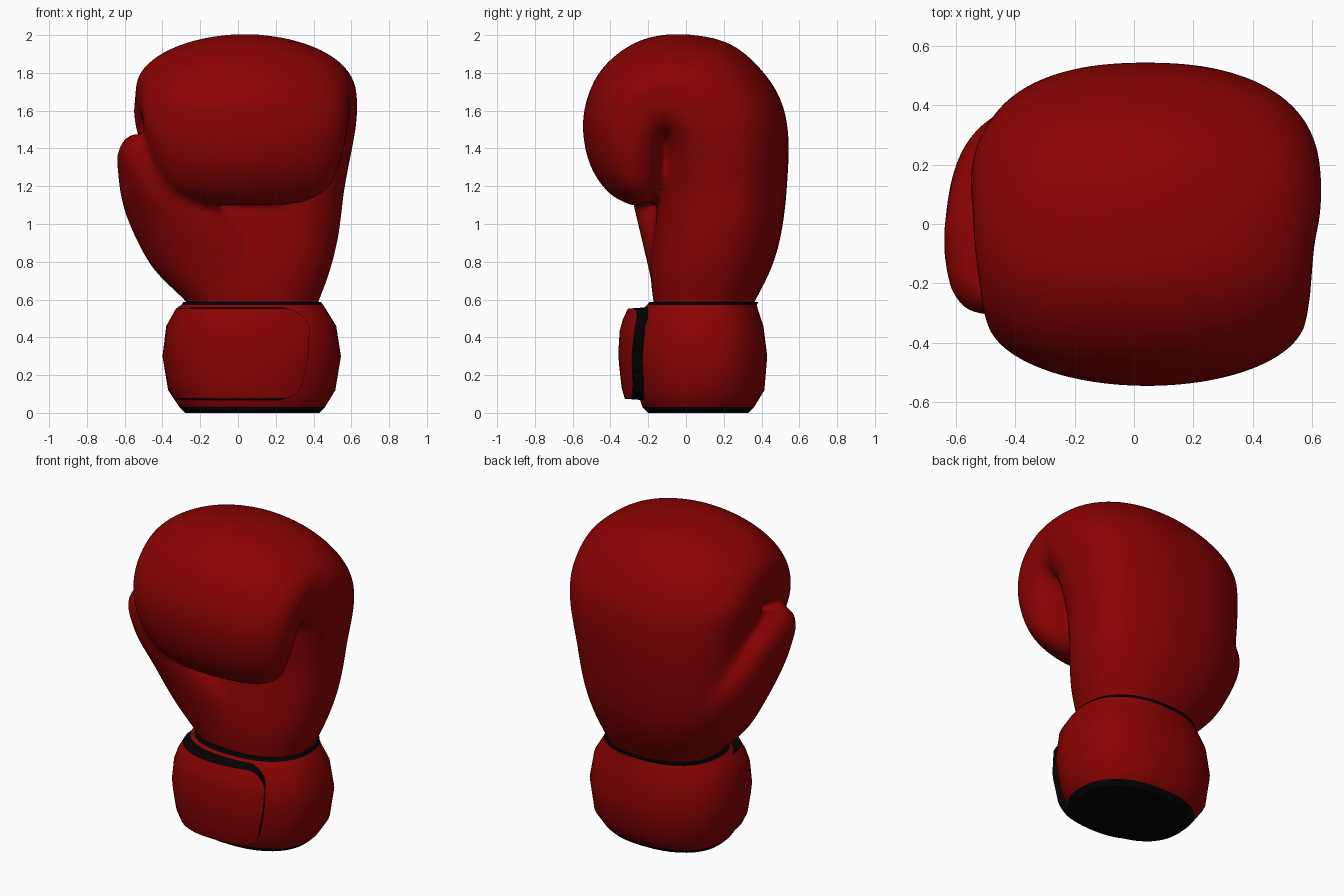
import bpy, bmesh, math
from mathutils import Vector

if "Cube" in bpy.data.objects:
    bpy.data.objects.remove(bpy.data.objects["Cube"])

N = 40          # sides of every cross-section


def material(name, rgb):
    m = bpy.data.materials.new(name)
    m.diffuse_color = (*rgb, 1)
    m.use_nodes = True
    m.node_tree.nodes["Principled BSDF"].inputs["Base Color"].default_value = m.diffuse_color
    return m


RED = material("red leather", (0.258, 0.0008, 0.001))
BLACK = material("black trim", (0.001, 0.001, 0.001))


def spow(v, n):
    return math.copysign(abs(v) ** (2 / n), v)


def smooth_rows(rows, steps=4):
    """Catmull-Rom interpolation of section parameters."""
    out = []
    for k in range(len(rows) - 1):
        q = [Vector(rows[min(max(k + d, 0), len(rows) - 1)]) for d in (-1, 0, 1, 2)]
        for s in range(steps):
            t = s / steps
            out.append(0.5 * (2 * q[1] + (q[2] - q[0]) * t
                              + (2 * q[0] - 5 * q[1] + 4 * q[2] - q[3]) * t ** 2
                              + (3 * q[1] - q[0] - 3 * q[2] + q[3]) * t ** 3))
    return out + [Vector(rows[-1])]


def flat_point(a, z, box, n=2.3, grow=0.0):
    """Point at angle a on a horizontal rounded section (xmin, xmax, ymin, ymax)."""
    x0, x1, y0, y1 = box
    return Vector(((x0 + x1) / 2 + ((x1 - x0) / 2 + grow) * spow(math.cos(a), n),
                   (y0 + y1) / 2 + ((y1 - y0) / 2 + grow) * spow(math.sin(a), n), z))


def flat_ring(z, *box):
    return [flat_point(i * math.tau / N, z, box) for i in range(N)]


def fold_ring(oy, oz, iy, iz, x0, x1, n, n_in):
    """Rounded section from an outer to an inner point of the side profile;
    n_in makes the inner half squarer so the fold closes up."""
    outer, inner = Vector((0, oy, oz)), Vector((0, iy, iz))
    mid, half = (outer + inner) / 2, (outer - inner) / 2
    pts = []
    for i in range(N):
        a = i * math.tau / N
        e = n if math.sin(a) >= 0 else n_in
        x = (x0 + x1) / 2 + (x1 - x0) / 2 * spow(math.cos(a), e)
        pts.append(mid + half * spow(math.sin(a), e) + Vector((x, 0, 0)))
    return pts


def loft(bm, rings):
    vs = [[bm.verts.new(p) for p in r] for r in rings]
    for a, b in zip(vs, vs[1:]):
        for i in range(N):
            j = (i + 1) % N
            bm.faces.new((a[i], a[j], b[j], b[i]))
    bm.faces.new(vs[0][::-1])
    bm.faces.new(vs[-1])


def finish(bm, name, fix_normals=True):
    if fix_normals:
        bmesh.ops.recalc_face_normals(bm, faces=bm.faces[:])
    me = bpy.data.meshes.new(name)
    bm.to_mesh(me)
    bm.free()
    ob = bpy.data.objects.new(name, me)
    bpy.context.collection.objects.link(ob)
    me.materials.append(RED)
    me.materials.append(BLACK)
    bpy.ops.object.select_all(action='DESELECT')
    ob.select_set(True)
    bpy.context.view_layer.objects.active = ob
    bpy.ops.object.shade_smooth_by_angle(angle=math.radians(40))
    return ob


# Padded mitt: hand section folded over at the top, plus thumb, blended into one skin
bm = bmesh.new()
loft(bm, [fold_ring(*s) for s in smooth_rows((
    (.33, .50, -.15, .50, -.23, .39, 2.3, 2.3),
    (.355, .57, -.17, .57, -.26, .42, 2.3, 2.3),
    (.45, .76, -.19, .76, -.41, .49, 2.3, 2.3),
    (.505, .95, -.17, .95, -.49, .535, 2.3, 2.3),
    (.535, 1.20, -.14, 1.18, -.51, .565, 2.3, 2.5),
    (.54, 1.50, -.12, 1.36, -.52, .61, 2.3, 3),
    (.465, 1.73, -.115, 1.42, -.55, .63, 2.2, 3.3),
    (.26, 1.94, -.115, 1.44, -.545, .63, 2.0, 3.3),
    (.00, 2.005, -.115, 1.45, -.54, .61, 1.95, 3.3),
    (-.25, 1.97, -.115, 1.44, -.525, .60, 1.95, 3.3),
    (-.455, 1.81, -.115, 1.42, -.51, .59, 2.0, 3.3),
    (-.545, 1.57, -.105, 1.38, -.49, .575, 2.0, 3),
    (-.515, 1.33, -.10, 1.28, -.43, .535, 2.0, 2.5),
    (-.41, 1.165, -.115, 1.19, -.35, .47, 2.0, 2.2),
    (-.28, 1.095, -.16, 1.125, -.19, .34, 2.0, 2)))])
loft(bm, [flat_ring(*s) for s in smooth_rows((
    (.52, -.22, .15, -.14, .25),
    (.60, -.285, .20, -.165, .30),
    (.77, -.455, .25, -.20, .38),
    (1.00, -.575, .08, -.255, .42),
    (1.15, -.62, -.16, -.29, .37),
    (1.27, -.635, -.30, -.305, .27),
    (1.36, -.64, -.38, -.305, .16),
    (1.43, -.615, -.43, -.285, .05),
    (1.475, -.57, -.48, -.23, -.06)), 3)])
mitt = finish(bm, "mitt")
skin = mitt.modifiers.new("skin", 'REMESH')
skin.mode = 'VOXEL'
skin.voxel_size = 0.022
skin.use_smooth_shade = True
soft = mitt.modifiers.new("soften", 'SMOOTH')
soft.factor = 0.5
soft.iterations = 14

# Wrist cuff with black lining at both ends
CUFF = ((.03, -.31, .46, -.23, .36),
        (.12, -.37, .515, -.26, .415),
        (.30, -.40, .545, -.28, .43),
        (.46, -.38, .52, -.27, .41),
        (.55, -.33, .465, -.23, .38),
        (.572, -.30, .45, -.205, .375))
bm = bmesh.new()
loft(bm, [flat_ring(0, -.28, .43, -.20, .33)] + [flat_ring(*s) for s in CUFF]
     + [flat_ring(.586, -.29, .44, -.195, .383)])
for f in bm.faces:
    z = f.calc_center_median().z
    f.material_index = int(z < .025 or z > .575)
finish(bm, "wrist_cuff")


# Closing strap: follows the cuff from the left side round to the front right
def cuff_box(z):
    for a, b in zip(CUFF, CUFF[1:]):
        if z <= b[0]:
            t = (z - a[0]) / (b[0] - a[0])
            return [p + (q - p) * t for p, q in zip(a[1:], b[1:])]


START, END, ROUND, ROWS = 172, 304, 14, 8
angles = [START + 4 * i for i in range(29)] + [288, 291, 294, 297, 300, 302, 303.3, END]


def strap_column(bm, deg, sunk):
    k = max(0, 1 - (END - deg) / ROUND)             # rounded end corners
    inset = 0.10 * (1 - math.sqrt(1 - k * k)) - .008 * sunk
    lo, hi = .075 + inset, .552 - inset
    t = min(1, (deg - START) / 90)
    lift = -.015 + .095 * t * t * (3 - 2 * t) - .02 * max(0, (deg - 270) / 34)
    if sunk:
        lift = -.02
    col = []
    for j in range(ROWS + 1):
        z = lo + (hi - lo) * j / ROWS
        slant = 5 * (1 - j / ROWS) * max(0, (deg - 250) / 54)
        a = math.radians(deg - slant + 1.2 * sunk)
        col.append(bm.verts.new(flat_point(a, z, cuff_box(z), grow=lift)))
    return col


def border(c):
    return [col[0] for col in c] + c[-1][1:-1] + [col[-1] for col in reversed(c)]


bm = bmesh.new()
outer = [strap_column(bm, d, 0) for d in angles]
inner = [strap_column(bm, d, 1) for d in angles]
for a, b in zip(outer, outer[1:]):
    for j in range(ROWS):
        bm.faces.new((a[j], b[j], b[j + 1], a[j + 1]))
# black side wall around the strap
o, i = border(outer), border(inner)
for p in range(len(o) - 1):
    bm.faces.new((o[p + 1], o[p], i[p], i[p + 1])).material_index = 1
bmesh.ops.delete(bm, geom=[v for v in bm.verts if not v.link_faces], context='VERTS')
finish(bm, "closing_strap", fix_normals=False)
